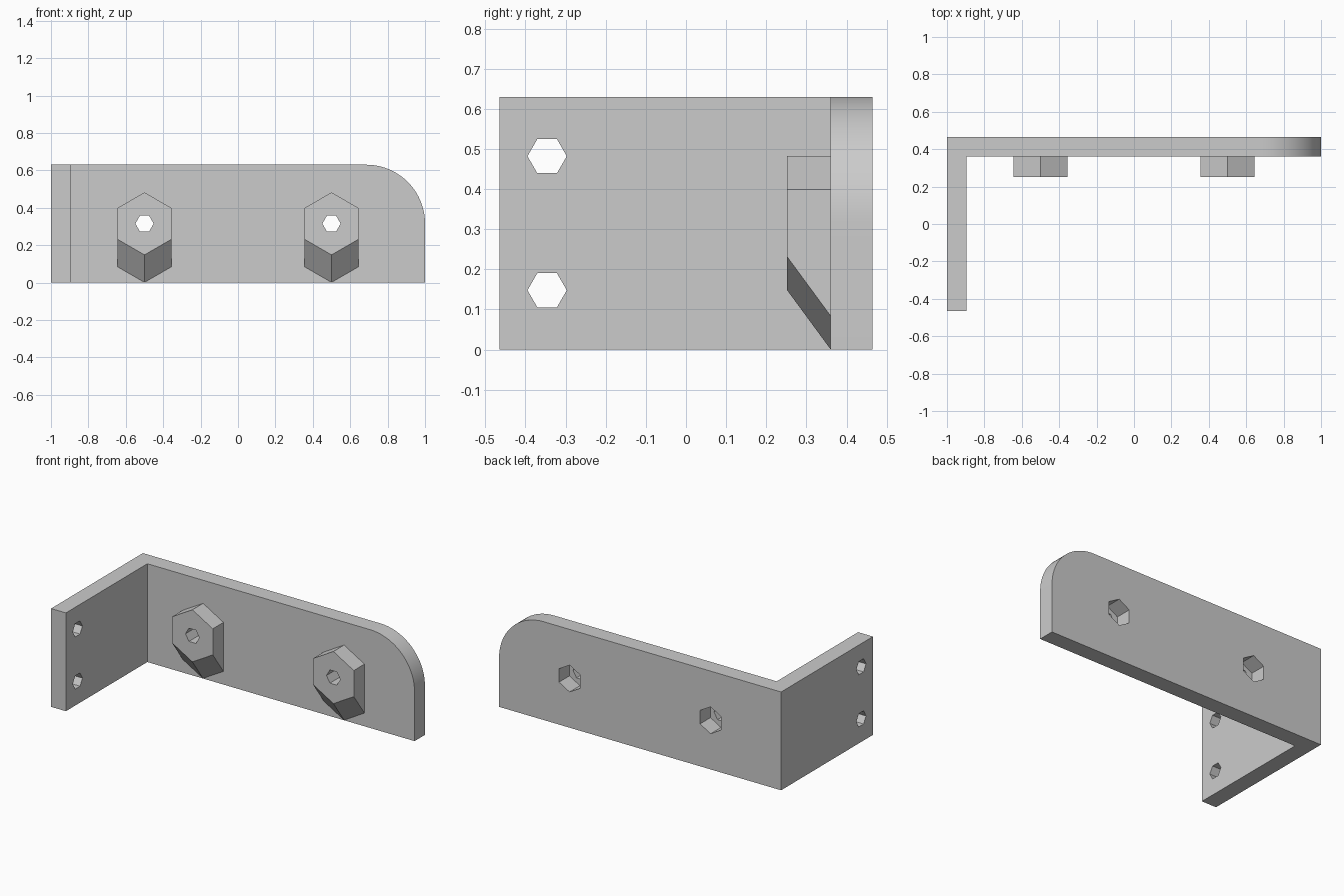
import bpy, bmesh
from math import cos, sin, pi
from mathutils import Vector

if "Cube" in bpy.data.objects:
    bpy.data.objects.remove(bpy.data.objects["Cube"])

HEIGHT, WALL, HALF_DEPTH = 0.63, 0.105, 0.465
FRONT = HALF_DEPTH - WALL          # inner face of the long plate
BOSS_FRONT = FRONT - 0.108
MID = HEIGHT / 2

grey = bpy.data.materials.new("grey")
grey.use_nodes = True
grey.diffuse_color = (0.6, 0.6, 0.6, 1)
grey.node_tree.nodes["Principled BSDF"].inputs["Base Color"].default_value = (0.6, 0.6, 0.6, 1)


def loft(name, ring_a, ring_b, round_edge=None, radius=0):
    """Solid between two matching rings, optionally rounding one edge."""
    bm = bmesh.new()
    a = [bm.verts.new(p) for p in ring_a]
    b = [bm.verts.new(p) for p in ring_b]
    bm.faces.new(a)
    bm.faces.new(b[::-1])
    for i in range(len(a)):
        j = (i + 1) % len(a)
        bm.faces.new((a[j], a[i], b[i], b[j]))
    bmesh.ops.recalc_face_normals(bm, faces=bm.faces)
    if round_edge:
        edges = [e for e in bm.edges if all(round_edge(v.co) for v in e.verts)]
        bmesh.ops.bevel(bm, geom=edges, offset=radius, segments=20,
                        profile=0.5, affect='EDGES')
    mesh = bpy.data.meshes.new(name)
    bm.to_mesh(mesh)
    bm.free()
    mesh.materials.append(grey)
    obj = bpy.data.objects.new(name, mesh)
    bpy.context.collection.objects.link(obj)
    return obj


def hexagon(centre, radius, axis, pointy):
    """Six points around the y or x axis, with a corner or a flat on top."""
    start = pi / 2 if pointy else 0
    side = Vector((1, 0, 0)) if axis == 'y' else Vector((0, 1, 0))
    up = Vector((0, 0, 1))
    angles = [start + i * pi / 3 for i in range(6)]
    return [Vector(centre) + radius * (cos(t) * side + sin(t) * up) for t in angles]


def drill(obj, start, end, radius, axis, pointy):
    """Cut a hexagonal hole from start to end."""
    cutter = loft("cutter", hexagon(start, radius, axis, pointy),
                  hexagon(end, radius, axis, pointy))
    cutter.hide_render = True
    mod = obj.modifiers.new("hole", 'BOOLEAN')
    mod.operation, mod.solver, mod.object = 'DIFFERENCE', 'EXACT', cutter
    bpy.context.view_layer.objects.active = obj
    bpy.ops.object.modifier_apply(modifier=mod.name)
    bpy.data.objects.remove(cutter)


# L-shaped bracket with one rounded upper corner
outline = [(-1, -HALF_DEPTH), (WALL - 1, -HALF_DEPTH), (WALL - 1, FRONT),
           (1, FRONT), (1, HALF_DEPTH), (-1, HALF_DEPTH)]
bracket = loft("bracket", [(x, y, 0) for x, y in outline],
               [(x, y, HEIGHT) for x, y in outline],
               lambda p: p.x > 0.99 and p.z > HEIGHT - 0.01, MID)

# Screw holes through the short flange
for z in (0.148, 0.482):
    drill(bracket, (-1.1, -0.346, z), (-0.8, -0.346, z), 0.049, 'x', False)

for label, x in (("right", -0.5), ("left", 0.5)):
    # Nut pocket in the back of the long plate
    drill(bracket, (x, FRONT - 0.02, MID), (x, HALF_DEPTH + 0.1, MID), 0.086, 'y', True)

    # Hexagonal boss whose underside slopes down to the plate
    front_ring = hexagon((x, BOSS_FRONT, MID), 0.167, 'y', True)
    back_ring = hexagon((x, FRONT, MID), 0.167, 'y', True)
    for p in back_ring:
        if p.z < MID:
            p.z -= 0.147
    boss = loft(label + "_boss", front_ring, back_ring)
    drill(boss, (x, BOSS_FRONT - 0.1, MID), (x, FRONT + 0.1, MID), 0.049, 'y', False)

# Smooth the rounded corner while keeping the edges sharp
bpy.ops.object.select_all(action='DESELECT')
bracket.select_set(True)
bpy.context.view_layer.objects.active = bracket
bpy.ops.object.shade_smooth_by_angle(angle=pi / 6)
